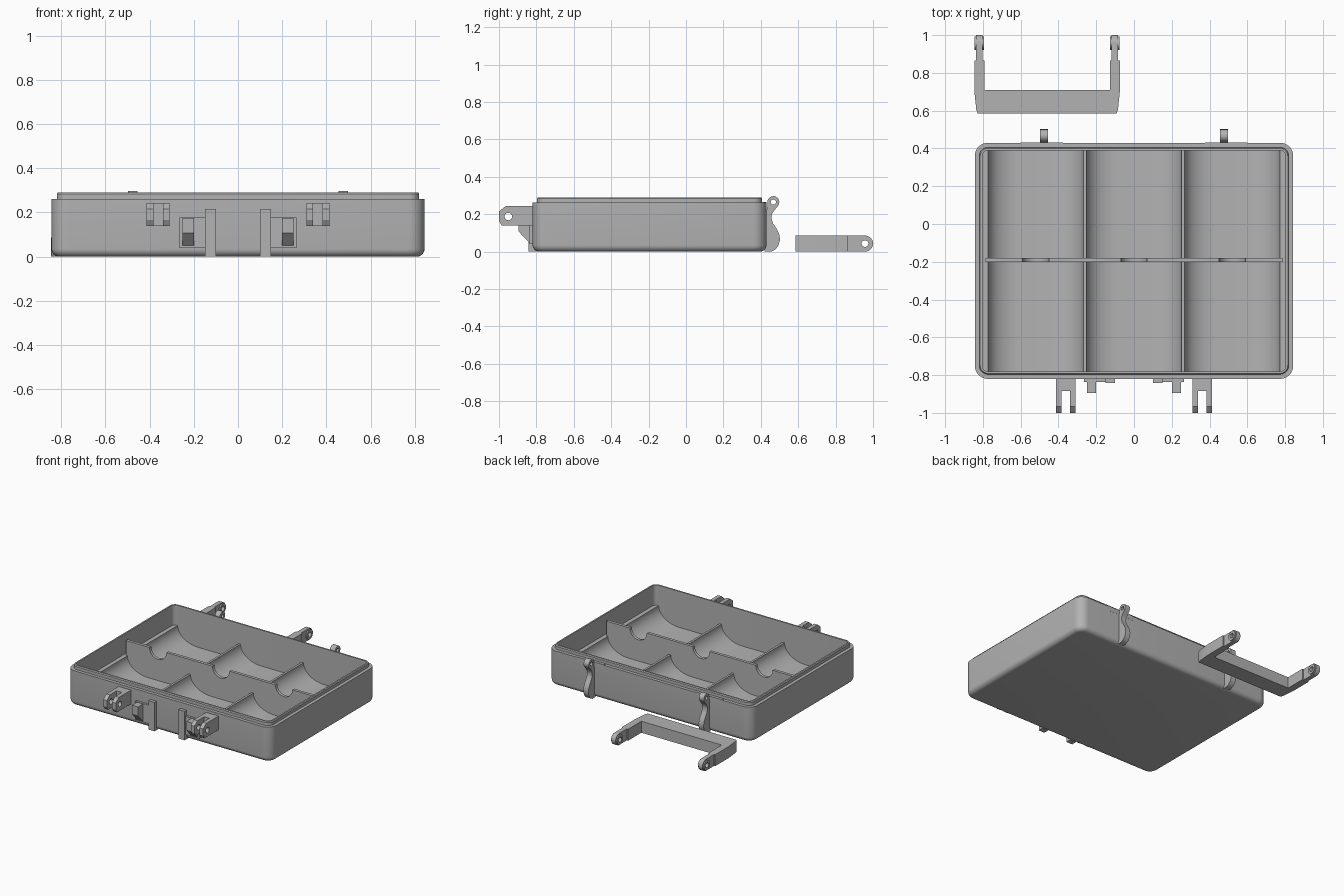
import bpy, bmesh, math
from mathutils import Matrix

if "Cube" in bpy.data.objects:
    bpy.data.objects.remove(bpy.data.objects["Cube"])

mat = bpy.data.materials.new("plain_grey")
mat.diffuse_color = (0.45, 0.45, 0.45, 1)
mat.use_nodes = True
mat.node_tree.nodes["Principled BSDF"].inputs["Base Color"].default_value = mat.diffuse_color

AXES = {  # columns: profile u, profile v, extrusion direction
    "x": Matrix(((0, 0, 1), (1, 0, 0), (0, 1, 0))),
    "y": Matrix(((1, 0, 0), (0, 0, -1), (0, 1, 0))),
    "z": Matrix.Identity(3),
}


def add_mesh(name, me):
    me.materials.clear()
    me.materials.append(mat)
    ob = bpy.data.objects.new(name, me)
    bpy.context.collection.objects.link(ob)
    return ob


def arc(cu, cv, ru, a0, a1, n=12, rv=None):
    """Points on an arc, angles in degrees."""
    rv = ru if rv is None else rv
    return [(cu + ru * math.cos(math.radians(a0 + (a1 - a0) * i / n)),
             cv + rv * math.sin(math.radians(a0 + (a1 - a0) * i / n))) for i in range(n + 1)]


def prism(name, axis, lo, hi, *loops):
    """Extrude an outline (further loops are holes) along an axis from lo to hi."""
    cu = bpy.data.curves.new(name, 'CURVE')
    cu.dimensions = '2D'
    cu.fill_mode = 'BOTH'
    cu.extrude = (hi - lo) / 2
    for loop in loops:
        sp = cu.splines.new('POLY')
        sp.points.add(len(loop) - 1)
        for p, (u, v) in zip(sp.points, loop):
            p.co = (u, v, 0, 1)
        sp.use_cyclic_u = True
    tmp = bpy.data.objects.new("tmp", cu)
    bpy.context.collection.objects.link(tmp)
    bpy.context.view_layer.update()
    me = bpy.data.meshes.new_from_object(tmp)
    bpy.data.objects.remove(tmp)
    m = AXES[axis]
    mid = (lo + hi) / 2
    shift = {"x": (mid, 0, 0), "y": (0, mid, 0), "z": (0, 0, mid)}[axis]
    me.transform(Matrix.Translation(shift) @ m.to_4x4())
    bm = bmesh.new()
    bm.from_mesh(me)
    bmesh.ops.remove_doubles(bm, verts=bm.verts, dist=1e-5)
    bmesh.ops.recalc_face_normals(bm, faces=bm.faces)
    bm.to_mesh(me)
    bm.free()
    return add_mesh(name, me)


def box(name, x, y, z):
    return prism(name, "z", z[0], z[1], [(x[0], y[0]), (x[1], y[0]), (x[1], y[1]), (x[0], y[1])])


def circle(u, v, r):
    return arc(u, v, r, 0, 345, 23)


# Tray shell: rounded-rectangle rings, bottom -> outside -> lip -> cavity
CY, HX, HY = -0.195, 0.843, 0.625


def ring(d, z):
    r = max(0.07 - d, 0.02)
    pts = []
    for k, (sx, sy) in enumerate(((1, 1), (-1, 1), (-1, -1), (1, -1))):
        pts += arc(sx * (HX - d - r), CY + sy * (HY - d - r), r, 90 * k, 90 * k + 90, 8)
    return [(x, y, z) for x, y in pts]


steps = [(0.035 * (1 - math.sin(a)), 0.035 * (1 - math.cos(a)))
         for a in (math.radians(15 * i) for i in range(7))]
steps += [(0, 0.262), (0.024, 0.262), (0.024, 0.284), (0.029, 0.291), (0.04, 0.291), (0.04, 0.02)]
bm = bmesh.new()
rings = [[bm.verts.new(p) for p in ring(d, z)] for d, z in steps]
for a, b in zip(rings, rings[1:]):
    for i in range(len(a)):
        j = (i + 1) % len(a)
        bm.faces.new((a[i], a[j], b[j], b[i]))
bm.faces.new(rings[0][::-1])
bm.faces.new(rings[-1])
me = bpy.data.meshes.new("tray_shell")
bm.to_mesh(me)
bm.free()
add_mesh("tray_shell", me)

# Scooped floor: three troughs between low ridges
PITCH, T, RW, TOP, FLOOR = 0.52, 0.008, 0.17, 0.14, 0.022
prof = [(-0.803, 0.015), (-0.803, TOP)]
for c in (-PITCH, 0, PITCH):
    half = PITCH / 2 - T
    prof += arc(c - half + RW, TOP, RW, 180, 270, 12, TOP - FLOOR)
    prof += arc(c + half - RW, TOP, RW, 270, 360, 12, TOP - FLOOR)
prof += [(0.803, TOP), (0.803, 0.015)]
prism("scooped_floor", "y", -0.781, 0.391, prof)

# Long divider with three finger notches
prof = [(-0.785, 0.018), (0.785, 0.018), (0.785, 0.25)]
for c in (PITCH, 0, -PITCH):
    prof += arc(c, 0.25, 0.07, 0, -180, 16)
prof += [(-0.785, 0.25)]
prism("long_divider", "y", -0.202, -0.18, prof)

for s, side in ((-1, "left"), (1, "right")):
    def span(a, b):
        return sorted((s * a, s * b))

    # Front clevis: base block and two drilled prongs
    box("clevis_base_" + side, span(0.31, 0.413), (-0.885, -0.815), (0.14, 0.243))
    prong = [(-0.88, 0.14), (-0.88, 0.243), (-0.965, 0.243), (-1.0, 0.215),
             (-1.0, 0.165), (-0.985, 0.14)]
    for a, b in ((0.31, 0.34), (0.383, 0.413)):
        prism("clevis_prong_" + side, "x", *span(a, b), prong, circle(-0.95, 0.188, 0.02))

    # Front catch: thin plate, upright bar and sloped peg
    box("catch_plate_" + side, span(0.10, 0.265), (-0.836, -0.815), (0.04, 0.178))
    box("catch_bar_" + side, span(0.10, 0.15), (-0.843, -0.80), (0.0, 0.216))
    prism("catch_peg_" + side, "x", *span(0.2, 0.25),
          [(-0.82, 0.05), (-0.82, 0.175), (-0.895, 0.175), (-0.895, 0.108), (-0.84, 0.05)])

    # Rear hinge: curved arm ending in a drilled knuckle
    arm = [(0.42, 0.0), (0.455, 0.0), (0.478, 0.012), (0.495, 0.035), (0.503, 0.065),
           (0.498, 0.095), (0.483, 0.125), (0.466, 0.15), (0.457, 0.175), (0.459, 0.2),
           (0.47, 0.218), (0.485, 0.236)]
    arm += arc(0.467, 0.265, 0.032, -45, 200, 16) + [(0.432, 0.225), (0.42, 0.2)]
    prism("hinge_arm_" + side, "x", *span(0.455, 0.497), arm, circle(0.467, 0.265, 0.014))
    box("hinge_pad_" + side, span(0.375, 0.6), (0.41, 0.431), (0.23, 0.266))

# Loose handle behind the tray: U frame with drilled fork ends
MID = -0.46
half = [(0.368, 0.585), (0.375, 0.605), (0.385, 0.70), (0.385, 0.865), (0.332, 0.865), (0.332, 0.71)]
frame = [(MID + x, y) for x, y in half] + [(MID - x, y) for x, y in reversed(half)]
prism("handle_frame", "z", 0, 0.086, frame)
for s in (-1, 1):
    c = MID + s * 0.359
    eye = circle(0.957, 0.043, 0.018)
    neck = [(0.86, 0.0)] + arc(0.957, 0.043, 0.043, -90, 90, 16) + [(0.86, 0.086)]
    prism("handle_neck", "x", c - 0.017, c + 0.017, neck, eye)
    prism("handle_eye", "x", c - 0.025, c + 0.025, circle(0.957, 0.043, 0.036), eye)

# Smooth the curved faces, keep edges sharp
for ob in bpy.context.scene.objects:
    ob.select_set(True)
    bpy.context.view_layer.objects.active = ob
bpy.ops.object.shade_smooth_by_angle(angle=math.radians(30))
